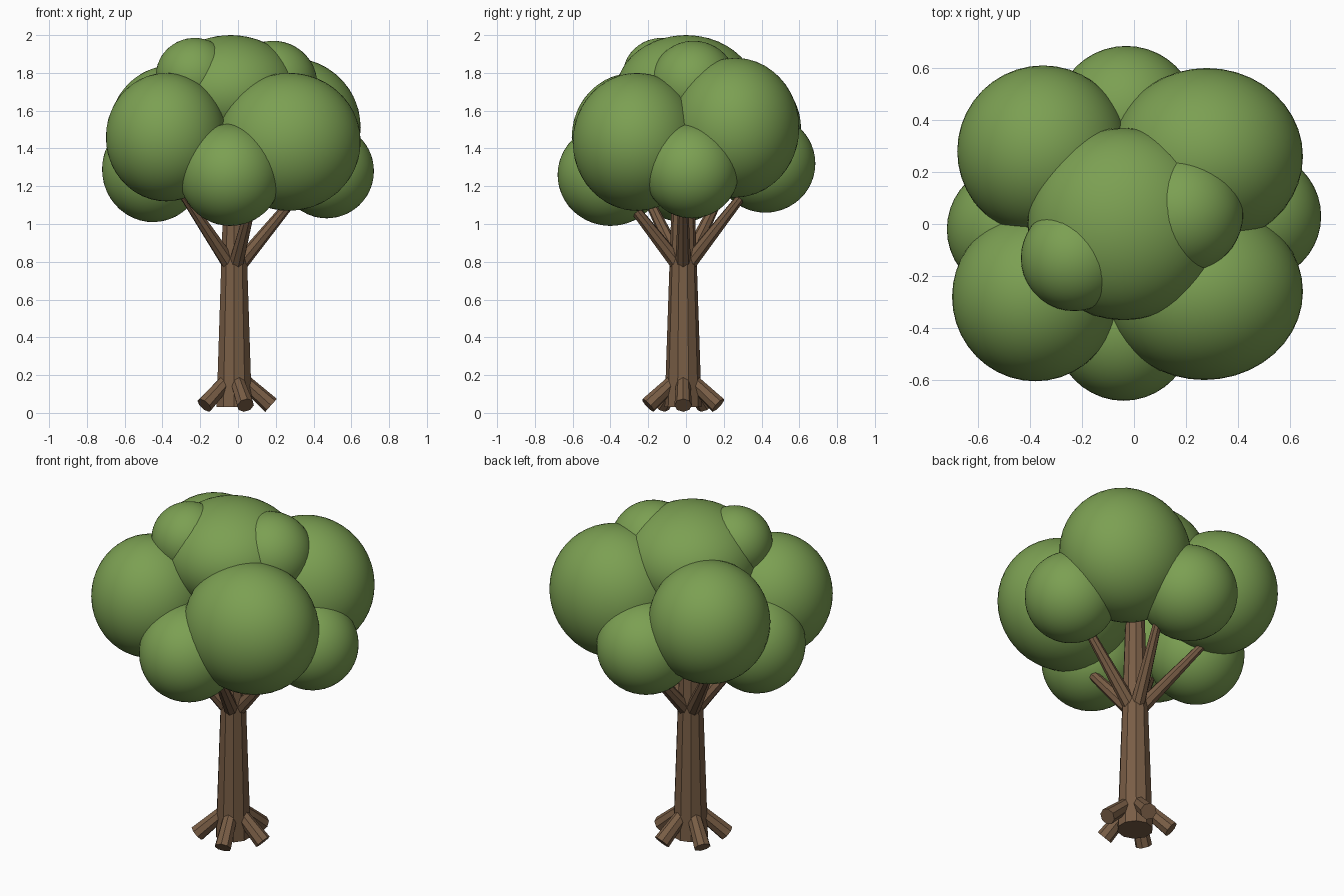
import bpy
import math
from mathutils import Vector

if "Cube" in bpy.data.objects:
    bpy.data.objects.remove(bpy.data.objects["Cube"], do_unlink=True)


def make_material(name, rgb):
    mat = bpy.data.materials.new(name)
    mat.use_nodes = True
    color = (*rgb, 1)
    mat.diffuse_color = color
    bsdf = mat.node_tree.nodes["Principled BSDF"]
    bsdf.inputs["Base Color"].default_value = color
    bsdf.inputs["Roughness"].default_value = 0.9
    return mat


leaf = make_material("leaf green", (0.20, 0.35, 0.085))
bark = make_material("bark brown", (0.19, 0.11, 0.06))


def limb(name, start, end, r_start, r_end, sides):
    """Flat-sided tapered cylinder between two points."""
    start, end = Vector(start), Vector(end)
    axis = end - start
    bpy.ops.mesh.primitive_cone_add(
        vertices=sides, radius1=r_start, radius2=r_end, depth=axis.length,
        location=(start + end) / 2,
        rotation=axis.to_track_quat("Z", "Y").to_euler())
    obj = bpy.context.object
    obj.name = name
    obj.data.materials.append(bark)
    return obj


def foliage(name, center, radii):
    """Smooth ellipsoid clump of leaves."""
    bpy.ops.mesh.primitive_ico_sphere_add(subdivisions=4, radius=1, location=center)
    obj = bpy.context.object
    obj.name = name
    obj.scale = radii
    bpy.ops.object.transform_apply(location=False, rotation=False, scale=True)
    bpy.ops.object.shade_smooth()
    obj.data.materials.append(leaf)


# Trunk
CX, CY = -0.02, -0.015
limb("trunk", (CX, CY, 0.03), (CX, CY, 1.45), 0.098, 0.05, 10)

# Five roots and five branches, evenly spread around the trunk
for i in range(5):
    angle = math.tau * i / 5

    def around(radius, z):
        return (CX + radius * math.cos(angle), CY + radius * math.sin(angle), z)

    limb(f"root_{i + 1}", around(0.05, 0.17), around(0.195, 0.04), 0.038, 0.046, 8)
    limb(f"branch_{i + 1}", around(0.015, 0.77), around(0.37, 1.2), 0.042, 0.022, 8)

# Large clumps around the crown
foliage("clump_front_right", (-0.38, -0.28, 1.46), (0.32, 0.325, 0.34))
foliage("clump_front_left", (0.27, -0.26, 1.435), (0.38, 0.34, 0.365))
foliage("clump_back_left", (0.28, 0.26, 1.51), (0.37, 0.34, 0.37))
foliage("clump_back_right", (-0.35, 0.28, 1.50), (0.33, 0.33, 0.34))

# Small clumps hanging below, between the large ones
foliage("low_clump_front", (-0.04, -0.40, 1.26), (0.27, 0.28, 0.27))
foliage("low_clump_left", (0.47, 0.03, 1.28), (0.25, 0.25, 0.25))
foliage("low_clump_back", (-0.03, 0.42, 1.32), (0.27, 0.265, 0.26))
foliage("low_clump_right", (-0.45, -0.02, 1.29), (0.27, 0.26, 0.28))

# Crown top
foliage("top_clump", (-0.04, 0.0, 1.70), (0.37, 0.37, 0.30))
foliage("top_clump_right", (-0.23, -0.13, 1.785), (0.205, 0.205, 0.20))
foliage("top_clump_left", (0.185, 0.04, 1.74), (0.235, 0.23, 0.23))
